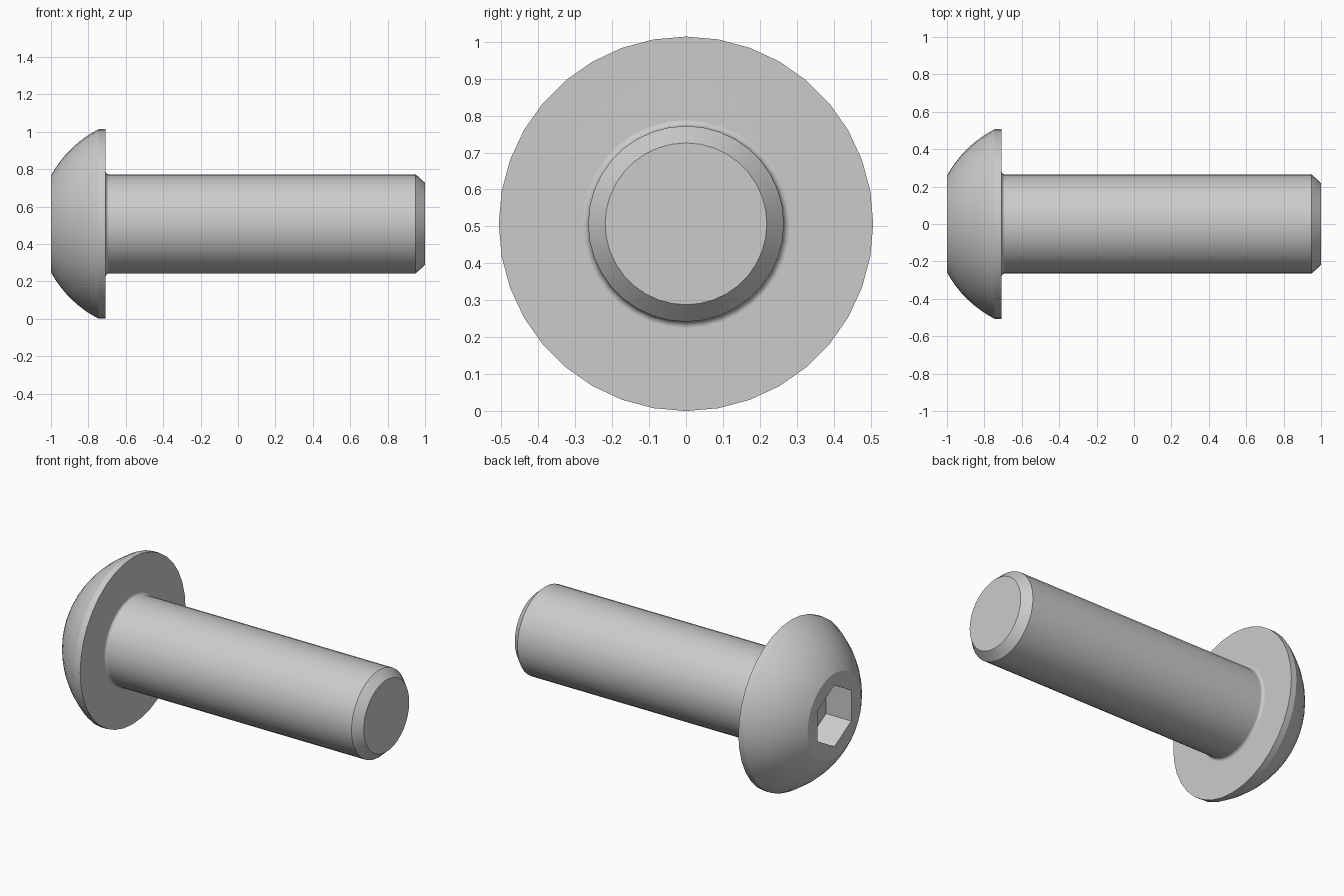
import bpy, bmesh
from math import sin, cos, pi, radians, hypot
from mathutils import Vector

if "Cube" in bpy.data.objects:
    bpy.data.objects.remove(bpy.data.objects["Cube"])

SEG = 36            # sides around the axis
AXIS_Z = 0.507      # height of the screw axis
HEX_APOTHEM = 0.162


def arc(a, b, sag, n):
    """Points from a to b bulging outward by sag (x, r pairs)."""
    dx, dr = b[0] - a[0], b[1] - a[1]
    length = hypot(dx, dr)
    rad = (length * length / 4 + sag * sag) / (2 * sag)
    nx, nr = -dr / length, dx / length
    cx = (a[0] + b[0]) / 2 - nx * (rad - sag)
    cr = (a[1] + b[1]) / 2 - nr * (rad - sag)
    va, vb = Vector((a[0] - cx, a[1] - cr)), Vector((b[0] - cx, b[1] - cr))
    pts = [va.lerp(vb, i / n).normalized() * rad for i in range(n + 1)]
    return [(cx + p.x, cr + p.y) for p in pts]


def hex_radius(t):
    return HEX_APOTHEM / cos((t % (pi / 3)) - pi / 6)


# Profile from socket floor to shank tip; radius None means the hex outline
profile = [(-0.83, None), (-1.0, None)]
profile += arc((-1.0, 0.258), (-0.745, 0.507), 0.027, 8)       # domed head
profile += [(-0.708, 0.507)]                                   # head rim
f = 0.018                                                      # fillet under head
profile += [(-0.708 + f * (1 - cos(a)), 0.265 + f * (1 - sin(a)))
            for a in (radians(22.5 * i) for i in range(5))]
profile += [(0.95, 0.265), (1.0, 0.219)]                       # shank and chamfer

# Lathe the profile around the x axis
bm = bmesh.new()
rings = []
for x, r in profile:
    ring = []
    for i in range(SEG):
        t = 2 * pi * i / SEG
        rr = hex_radius(t) if r is None else r
        ring.append(bm.verts.new((x, rr * sin(t), AXIS_Z + rr * cos(t))))
    rings.append(ring)
for a, b in zip(rings, rings[1:]):
    for i in range(SEG):
        j = (i + 1) % SEG
        bm.faces.new((a[i], a[j], b[j], b[i]))
bm.faces.new(rings[0])     # socket floor
bm.faces.new(rings[-1])    # shank tip
bmesh.ops.recalc_face_normals(bm, faces=bm.faces)

mesh = bpy.data.meshes.new("button_head_screw")
bm.to_mesh(mesh)
bm.free()
screw = bpy.data.objects.new("button_head_screw", mesh)
bpy.context.collection.objects.link(screw)
bpy.context.view_layer.objects.active = screw
screw.select_set(True)
bpy.ops.object.shade_smooth_by_angle(angle=radians(25))
weighted = screw.modifiers.new("flat_face_normals", 'WEIGHTED_NORMAL')
weighted.keep_sharp = True
